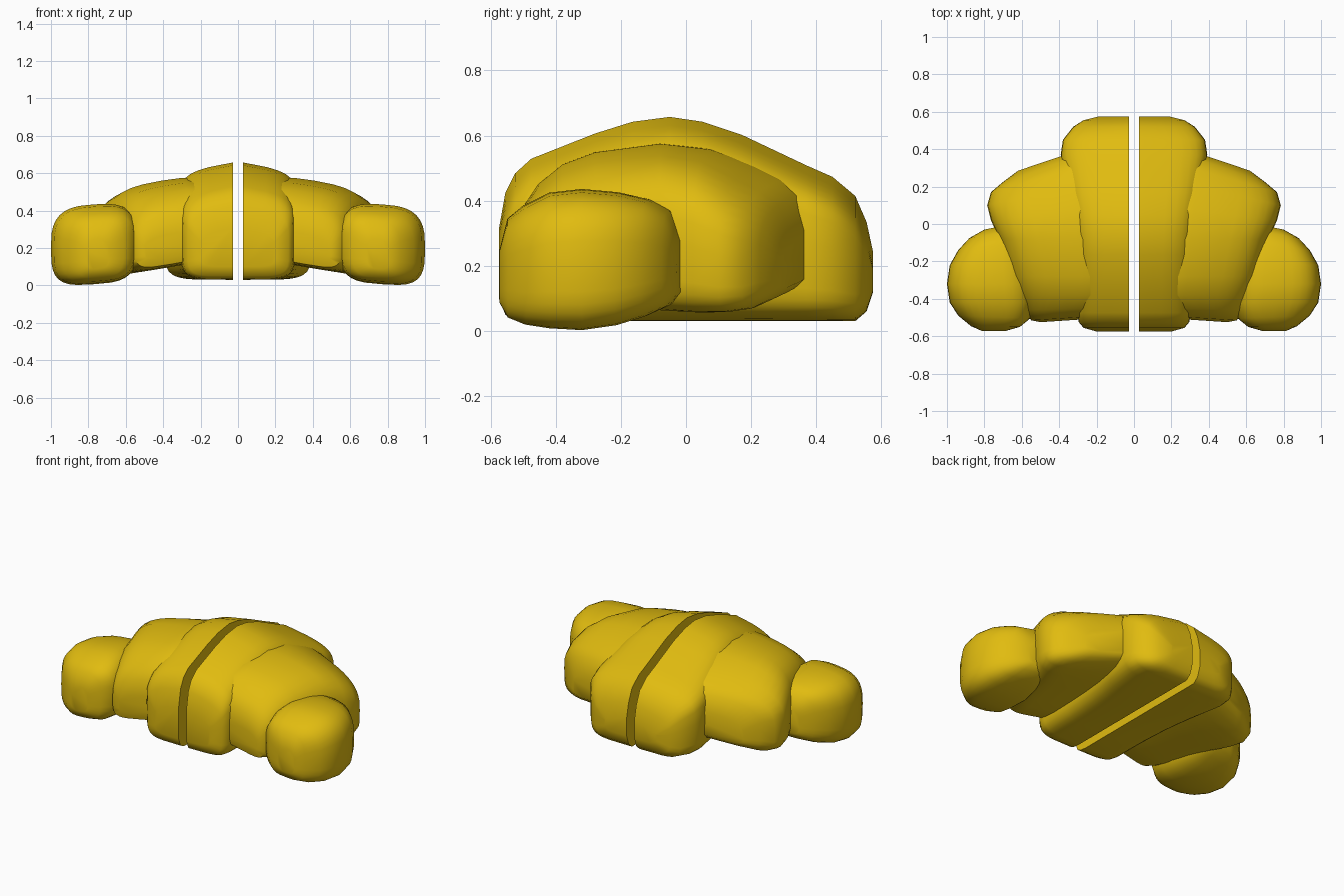
import bpy, bmesh, math

cube = bpy.data.objects.get("Cube")
if cube:
    bpy.data.objects.remove(cube, do_unlink=True)

# Golden crust
crust = bpy.data.materials.new("golden_crust")
crust.use_nodes = True
crust.diffuse_color = (0.75, 0.50, 0.005, 1)
crust.node_tree.nodes["Principled BSDF"].inputs["Base Color"].default_value = crust.diffuse_color

GAP = 0.028
SIDES = 32


def power(v, exponent):
    return math.copysign(abs(v) ** (2 / exponent), v)


def roll_segment(name, stations, upper=3, lower=4.5, crown=0, tilt=0, pivot=0, cut=False):
    """Loft rounded sections; station = inner x, inner y, outer x, outer y, top, bottom.
    crown lowers the top towards the sides, tilt leans the section outwards."""
    bm = bmesh.new()
    rings = []
    for ix, iy, ox, oy, top, bottom in stations:
        ring = []
        for i in range(SIDES):
            a = 2 * math.pi * i / SIDES
            exponent = upper if math.sin(a) >= 0 else lower
            c, s = power(math.cos(a), exponent), power(math.sin(a), exponent)
            t = (1 + c) / 2
            x = ix + (ox - ix) * t
            z = bottom + (top - bottom) * (1 + s) / 2
            z -= crown * abs(c) * max(s, 0) + tilt * (x - pivot)
            ring.append(bm.verts.new((x, iy + (oy - iy) * t, z)))
        rings.append(ring)
    for a, b in zip(rings, rings[1:]):
        for i in range(SIDES):
            j = (i + 1) % SIDES
            bm.faces.new((a[i], a[j], b[j], b[i]))
    bm.faces.new(rings[0])
    bm.faces.new(rings[-1])
    if cut:
        # Flat wall beside the central slit
        geom = bm.verts[:] + bm.edges[:] + bm.faces[:]
        bmesh.ops.bisect_plane(bm, geom=geom, plane_co=(GAP, 0, 0),
                               plane_no=(1, 0, 0), clear_inner=True)
        bmesh.ops.holes_fill(bm, edges=[e for e in bm.edges if e.is_boundary], sides=0)
    bmesh.ops.recalc_face_normals(bm, faces=bm.faces[:])
    mesh = bpy.data.meshes.new(name)
    bm.to_mesh(mesh)
    bm.free()
    mesh.materials.append(crust)
    obj = bpy.data.objects.new(name, mesh)
    bpy.context.collection.objects.link(obj)
    bpy.ops.object.select_all(action='DESELECT')
    obj.select_set(True)
    bpy.context.view_layer.objects.active = obj
    bpy.ops.object.shade_smooth_by_angle(angle=math.radians(50))
    mirror = obj.modifiers.new("both_sides", 'MIRROR')
    mirror.use_mirror_merge = False


# Central segment: y, half width, top, bottom
center = [
    (-.575, .20, .32, .10), (-.555, .27, .43, .05), (-.525, .295, .49, .035),
    (-.475, .305, .535, .03), (-.28, .312, .612, .03), (-.165, .32, .648, .03),
    (-.05, .33, .663, .03), (.05, .342, .648, .03), (.17, .36, .608, .03),
    (.37, .392, .513, .03), (.45, .38, .478, .03), (.52, .325, .42, .03),
    (.555, .27, .34, .06), (.575, .19, .25, .12),
]
roll_segment("center_segment", [(-w, y, w, y, t, b) for y, w, t, b in center],
             upper=4.5, lower=6, crown=.06, cut=True)

# Middle segments, fanning outwards at the back and leaning outwards
roll_segment("middle_segment", [
    (.20, -.505, .50, -.525, .27, .15), (.15, -.49, .55, -.515, .37, .11),
    (.12, -.45, .585, -.46, .435, .10), (.10, -.38, .62, -.38, .495, .095),
    (.10, -.28, .66, -.28, .535, .095), (.10, -.08, .72, -.08, .565, .095),
    (.10, .10, .765, .02, .55, .095), (.12, .25, .785, .10, .50, .10),
    (.15, .34, .765, .17, .46, .11), (.20, .395, .70, .225, .415, .13),
    (.25, .41, .62, .285, .31, .16),
], tilt=.17, pivot=.38)

# Rounded end segments
roll_segment("end_segment", [
    (.69, -.573, .81, -.573, .25, .09), (.61, -.55, .87, -.547, .345, .045),
    (.555, -.505, .94, -.49, .385, .025), (.54, -.42, .985, -.42, .425, .015),
    (.54, -.32, 1.0, -.32, .437, .01), (.56, -.20, .985, -.22, .427, .025),
    (.58, -.10, .94, -.14, .405, .05), (.62, -.03, .88, -.075, .37, .08),
    (.68, -.005, .80, -.03, .28, .12),
], lower=3.5, tilt=.07, pivot=.72)
